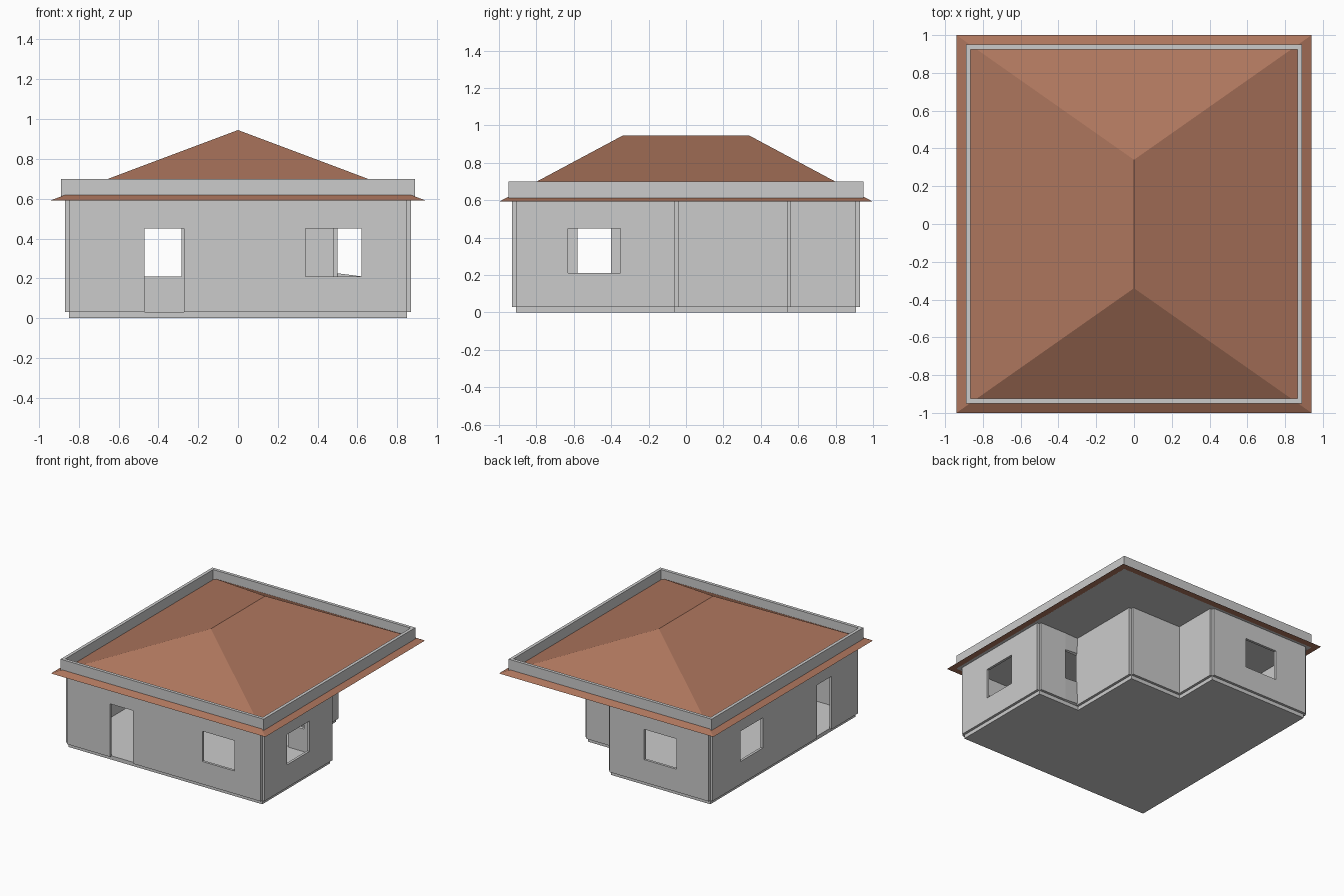
import bpy, bmesh
from mathutils import Vector

if "Cube" in bpy.data.objects:
    bpy.data.objects.remove(bpy.data.objects["Cube"])

Z_FLOOR, Z_EAVE, Z_TOP, T = 0.03, 0.592, 0.70, 0.02


def make(name, verts, faces, mat=None):
    me = bpy.data.meshes.new(name)
    me.from_pydata(verts, [], faces)
    ob = bpy.data.objects.new(name, me)
    bpy.context.collection.objects.link(ob)
    if mat:
        me.materials.append(mat)
    return ob


def rect(x, y, z):
    return [(-x, -y, z), (x, -y, z), (x, y, z), (-x, y, z)]


# Stepped footprint, counter-clockwise
outline = [(-0.85, -0.91), (0.85, -0.91), (0.85, -0.06), (0.48, -0.06),
           (0.48, 0.542), (0.02, 0.542), (0.02, 0.91), (-0.85, 0.91)]
n = len(outline)

# Floor slab
verts = [(x, y, z) for z in (0, Z_FLOOR) for x, y in outline]
sides = [(i, (i + 1) % n, (i + 1) % n + n, i + n) for i in range(n)]
make("floor_slab", verts, sides + [tuple(range(n))[::-1], tuple(range(n, 2 * n))])


# Wall panel: grid of cells with the openings left out, thickened outwards
def wall(name, a, b, openings):
    a, b = Vector(a), Vector(b)
    d = (b - a).normalized()
    axis = 0 if abs(d.x) > 0.5 else 1
    holes = []
    for c0, c1, z0, z1 in openings:
        u = sorted((abs(c0 - a[axis]), abs(c1 - a[axis])))
        holes.append((u[0], u[1], z0, z1))
    us = sorted({0.0, (b - a).length, *[h[0] for h in holes], *[h[1] for h in holes]})
    zs = sorted({Z_FLOOR, Z_EAVE, *[h[2] for h in holes], *[h[3] for h in holes]})
    verts = [(*(a + d * u), z) for z in zs for u in us]
    w, faces = len(us), []
    for j in range(len(zs) - 1):
        for i in range(w - 1):
            um, zm = (us[i] + us[i + 1]) / 2, (zs[j] + zs[j + 1]) / 2
            if not any(h[0] < um < h[1] and h[2] < zm < h[3] for h in holes):
                k = j * w + i
                faces.append((k, k + 1, k + w + 1, k + w))
    ob = make(name, verts, faces)
    # Merge coplanar cells into clean faces
    bm = bmesh.new()
    bm.from_mesh(ob.data)
    loose = [v for v in bm.verts if not v.link_faces]
    bmesh.ops.delete(bm, geom=loose, context='VERTS')
    bm.to_mesh(ob.data)
    bm.free()
    m = ob.modifiers.new("thickness", 'SOLIDIFY')
    m.thickness, m.offset = T, 1


# Openings per wall: start, end along the wall, bottom, top
SILL, HEAD = 0.21, 0.45
openings = {
    0: [(-0.47, -0.27, Z_FLOOR, HEAD), (0.34, 0.62, SILL, HEAD)],
    1: [(-0.63, -0.35, SILL, HEAD)],
    2: [(0.48, 0.62, SILL, HEAD)],
    6: [(-0.57, -0.285, SILL, HEAD)],
    7: [(0.28, 0.56, SILL, HEAD), (-0.58, -0.40, Z_FLOOR, HEAD)],
}
names = ["front_wall", "right_wall", "porch_back_wall", "middle_right_wall",
         "middle_back_wall", "rear_right_wall", "rear_wall", "left_wall"]
for i, name in enumerate(names):
    wall(name, outline[i], outline[(i + 1) % n], openings.get(i, []))

# Ceiling
make("ceiling", rect(0.89, 0.95, Z_EAVE - 0.003), [(3, 2, 1, 0)])

# Hip roof
tile = bpy.data.materials.new("roof_tile")
tile.diffuse_color = (0.42, 0.18, 0.11, 1)
tile.use_nodes = True
tile.node_tree.nodes["Principled BSDF"].inputs["Base Color"].default_value = tile.diffuse_color
make("hip_roof", rect(0.94, 1.0, Z_EAVE) + [(0, -0.34, 0.945), (0, 0.34, 0.945)],
     [(0, 1, 4), (1, 2, 5, 4), (2, 3, 5), (3, 0, 4, 5), (3, 2, 1, 0)], tile)

# Parapet ring around the roof
rings = (rect(0.89, 0.95, Z_EAVE) + rect(0.89, 0.95, Z_TOP)
         + rect(0.865, 0.925, Z_TOP) + rect(0.865, 0.925, Z_EAVE))
faces = [(r * 4 + i, r * 4 + (i + 1) % 4, (r * 4 + 4) % 16 + (i + 1) % 4, (r * 4 + 4) % 16 + i)
         for r in range(4) for i in range(4)]
make("parapet", rings, faces)
